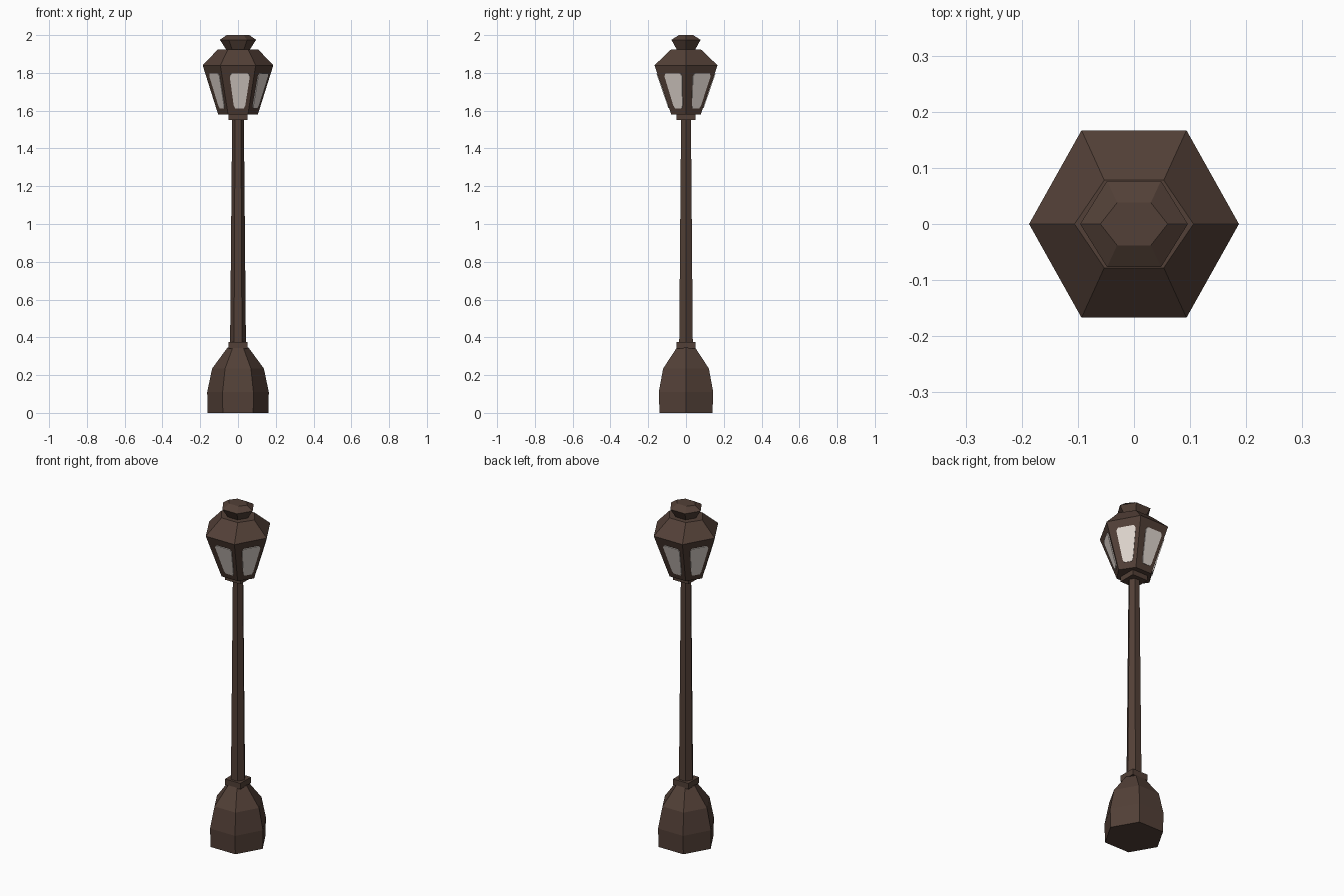
import bpy
from mathutils import Vector

if "Cube" in bpy.data.objects:
    bpy.data.objects.remove(bpy.data.objects["Cube"])


def material(name, rgb):
    m = bpy.data.materials.new(name)
    m.diffuse_color = (*rgb, 1)
    m.use_nodes = True
    m.node_tree.nodes["Principled BSDF"].inputs["Base Color"].default_value = m.diffuse_color
    return m


iron = material("dark_brown_iron", (0.085, 0.051, 0.038))
glass = material("pale_glass", (0.75, 0.68, 0.63))


def make(name, verts, faces, mat):
    me = bpy.data.meshes.new(name)
    me.from_pydata(verts, [], faces)
    me.materials.append(mat)
    ob = bpy.data.objects.new(name, me)
    bpy.context.collection.objects.link(ob)
    return ob


def hexagon(z, rx, ry):
    """Six corners with points on +x and -x, counter-clockwise from above."""
    h = rx / 2
    return [Vector(p) for p in ((rx, 0, z), (h, ry, z), (-h, ry, z),
                                (-rx, 0, z), (-h, -ry, z), (h, -ry, z))]


def bridge(n, rings):
    faces = [tuple(reversed(range(n))), tuple(range((rings - 1) * n, rings * n))]
    for r in range(rings - 1):
        for i in range(n):
            j = (i + 1) % n
            faces.append((r * n + i, r * n + j, (r + 1) * n + j, (r + 1) * n + i))
    return faces


def loft(name, profile):
    verts = [v for ring in profile for v in hexagon(*ring)]
    return make(name, verts, bridge(6, len(profile)), iron)


def square_collar(name, z0, z1, h):
    verts = [(x, y, z) for z in (z0, z1)
             for x, y in ((h, h), (-h, h), (-h, -h), (h, -h))]
    return make(name, verts, bridge(4, 2), iron)


# Foot, pole and collars
loft("base", [(0, 0.161, 0.140), (0.11, 0.163, 0.144),
              (0.235, 0.137, 0.121), (0.345, 0.056, 0.049)])
square_collar("lower_collar", 0.34, 0.375, 0.05)
loft("pole", [(0.36, 0.042, 0.036), (1.56, 0.031, 0.026)])
square_collar("upper_collar", 1.55, 1.582, 0.05)

# Lantern body, roof and flared cap
low, high = (1.58, 0.105, 0.078), (1.84, 0.187, 0.167)
loft("lantern", [low, high, (1.925, 0.106, 0.078)])
loft("cap", [(1.92, 0.06, 0.047), (1.975, 0.096, 0.077), (2.0, 0.06, 0.038)])

# Glass panes: chamfered plates, placed by (across, up) fractions of each side
outline = [(0.37, 0.13), (0.77, 0.13), (0.82, 0.19), (0.87, 0.78),
           (0.81, 0.835), (0.30, 0.835), (0.24, 0.78), (0.31, 0.19)]
b, t = hexagon(*low), hexagon(*high)
for i in range(6):
    j = (i + 1) % 6
    normal = (b[j] - b[i]).cross(t[i] - b[i]).normalized()
    pts = [b[i].lerp(b[j], u).lerp(t[i].lerp(t[j], u), v) for u, v in outline]
    verts = [p + normal * d for d in (-0.003, 0.004) for p in pts]
    make(f"window_{i + 1}", verts, bridge(8, 2), glass)
